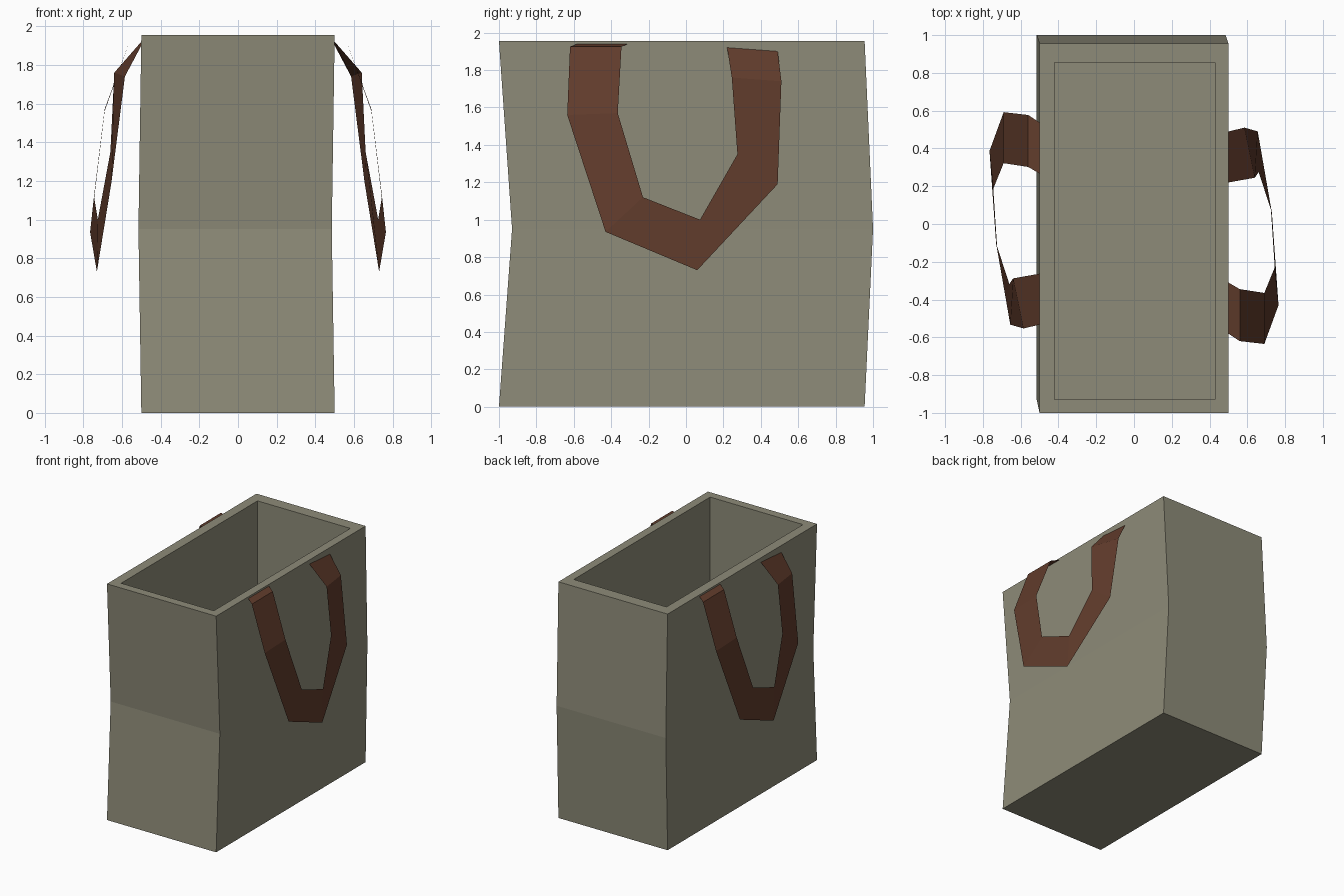
import bpy, bmesh

if "Cube" in bpy.data.objects:
    bpy.data.objects.remove(bpy.data.objects["Cube"])


def material(name, rgb):
    m = bpy.data.materials.new(name)
    m.diffuse_color = (*rgb, 1)
    m.use_nodes = True
    m.node_tree.nodes["Principled BSDF"].inputs["Base Color"].default_value = m.diffuse_color
    return m


def finish(bm, name, mat):
    me = bpy.data.meshes.new(name)
    bm.to_mesh(me)
    bm.free()
    me.materials.append(mat)
    ob = bpy.data.objects.new(name, me)
    bpy.context.collection.objects.link(ob)
    return ob


canvas = material("canvas", (0.27, 0.26, 0.19))
leather = material("leather", (0.12, 0.045, 0.025))

# Bag body: outer wall rings, rim, then straight inner walls down to the floor
rings = [  # x0, x1, y0, y1, z
    (-0.50, 0.50, -1.00, 0.955, 0.0),
    (-0.515, 0.485, -0.93, 1.00, 0.95),
    (-0.50, 0.50, -1.00, 0.955, 1.955),
    (-0.42, 0.43, -0.93, 0.855, 1.955),
    (-0.42, 0.43, -0.93, 0.855, 0.08),
]
bm = bmesh.new()
loops = [[bm.verts.new(p) for p in ((x0, y0, z), (x1, y0, z), (x1, y1, z), (x0, y1, z))]
         for x0, x1, y0, y1, z in rings]
for a, b in zip(loops, loops[1:]):
    for i in range(4):
        j = (i + 1) % 4
        bm.faces.new((a[i], a[j], b[j], b[i]))
bm.faces.new(loops[0][::-1])
bm.faces.new(loops[-1])
finish(bm, "bag_body", canvas)

# Hanging strap: pairs of (outer edge, inner edge) points along a thin ribbon
strap = [
    ((0.50, -0.58, 1.94), (0.50, -0.31, 1.94)),
    ((0.56, -0.62, 1.925), (0.56, -0.345, 1.925)),
    ((0.69, -0.635, 1.56), (0.69, -0.365, 1.57)),
    ((0.765, -0.43, 0.935), (0.745, -0.23, 1.12)),
    ((0.73, 0.06, 0.73), (0.725, 0.075, 1.00)),
    ((0.655, 0.49, 1.19), (0.66, 0.275, 1.35)),
    ((0.585, 0.51, 1.74), (0.64, 0.245, 1.76)),
    ((0.50, 0.49, 1.90), (0.50, 0.22, 1.92)),
]


def handle(name, turned):
    # The left strap is the right one turned half way round
    bm = bmesh.new()
    rungs = [[bm.verts.new((-x, -0.043 - y, z) if turned else (x, y, z)) for x, y, z in r]
             for r in strap]
    for (a, b), (c, d) in zip(rungs, rungs[1:]):
        bm.faces.new((a, c, d, b))
    finish(bm, name, leather)


handle("right_handle", False)
handle("left_handle", True)
